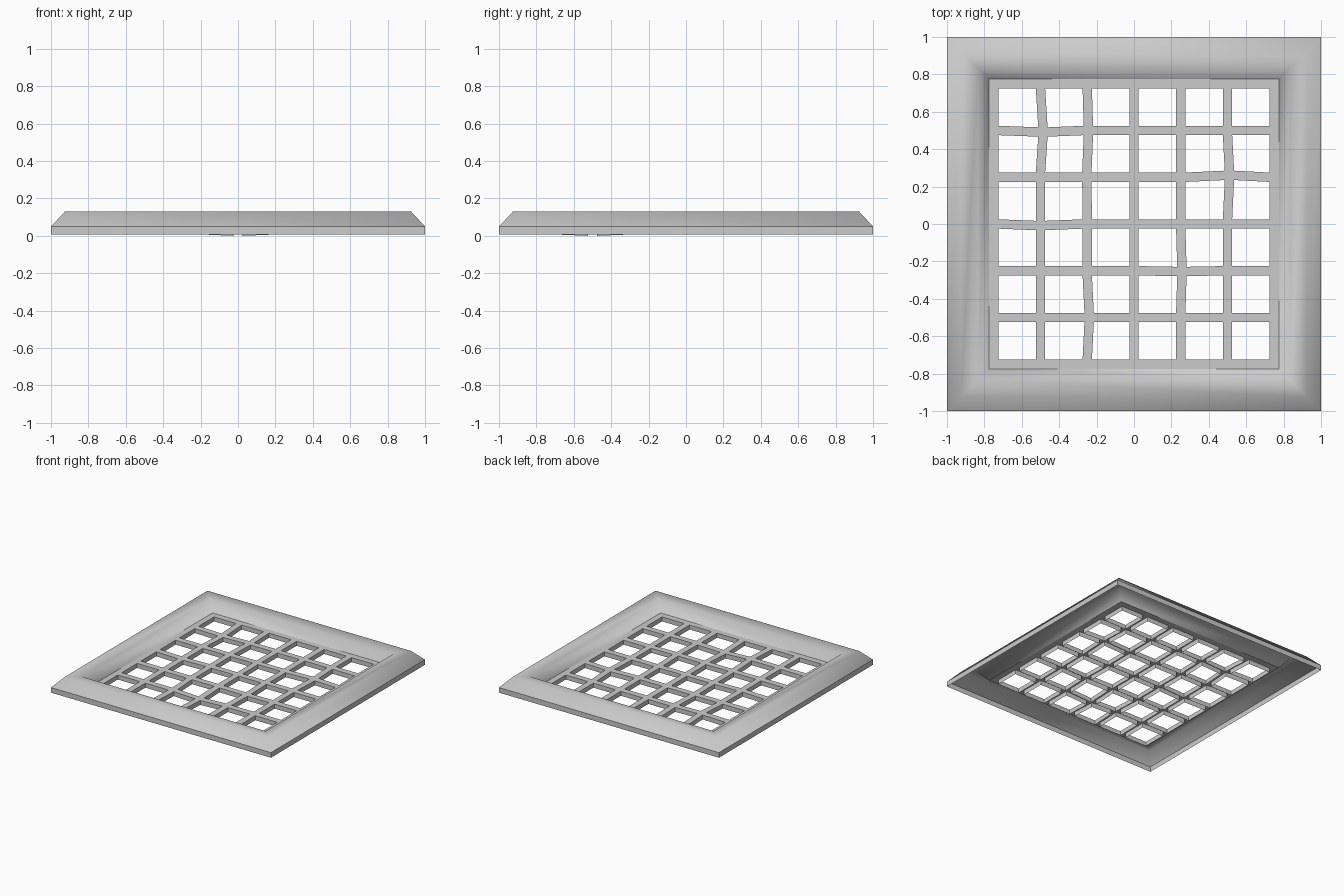
import bpy, bmesh

if "Cube" in bpy.data.objects:
    bpy.data.objects.remove(bpy.data.objects["Cube"])

TOP, BOTTOM = 0.045, 0.008


def finish(bm, name):
    mesh = bpy.data.meshes.new(name)
    bm.to_mesh(mesh)
    bm.free()
    obj = bpy.data.objects.new(name, mesh)
    bpy.context.collection.objects.link(obj)
    return obj


# Raised frame: open square shell swept from a half-width / height profile
profile = [(0.775, TOP), (0.835, 0.12), (0.925, 0.13), (1.0, 0.05), (1.0, BOTTOM)]
bm = bmesh.new()
rings = [[bm.verts.new((sx * r, sy * r, z))
          for sx, sy in ((-1, -1), (1, -1), (1, 1), (-1, 1))] for r, z in profile]
for k, (a, b) in enumerate(zip(rings, rings[1:])):
    for i in range(4):
        j = (i + 1) % 4
        f = bm.faces.new((a[i], b[i], b[j], a[j]))
        f.smooth = k < 3
# crisp skirt edge
for i in range(4):
    bm.edges.get((rings[3][i], rings[3][(i + 1) % 4])).smooth = False
finish(bm, "raised_frame")

# Grate: slightly uneven bars, with an open-ended sleeve below every hole
nudges = {(-2, 2): (0.013, -0.008, 0), (-1, 1): (-0.002, 0.0, 0),
          (-1, 2): (0.006, 0.0, 0), (-1, -2): (0.01, 0.0, 0),
          (2, 1): (0.01, 0.01, 0), (1, -1): (0.006, -0.004, 0),
          (-2, 0): (0.0, -0.008, 0), (0, -2): (0.0, 0.0, -0.008)}
lines = [(i, 0.25 * i + s * 0.025) for i in range(-3, 4) for s in (-1, 1)]
bm = bmesh.new()
grid = []
for i, x in lines:
    col = []
    for j, y in lines:
        dx, dy, dz = nudges.get((i, j), (0, 0, 0))
        col.append(bm.verts.new((x + dx, y + dy, TOP + dz)))
    grid.append(col)
for a in range(13):
    for b in range(13):
        loop = [grid[a][b], grid[a + 1][b], grid[a + 1][b + 1], grid[a][b + 1]]
        if a % 2 and b % 2:
            low = [bm.verts.new((v.co.x, v.co.y, v.co.z - TOP + BOTTOM)) for v in loop]
            for i in range(4):
                j = (i + 1) % 4
                bm.faces.new((loop[j], loop[i], low[i], low[j]))
        else:
            bm.faces.new(loop)
finish(bm, "grate")
